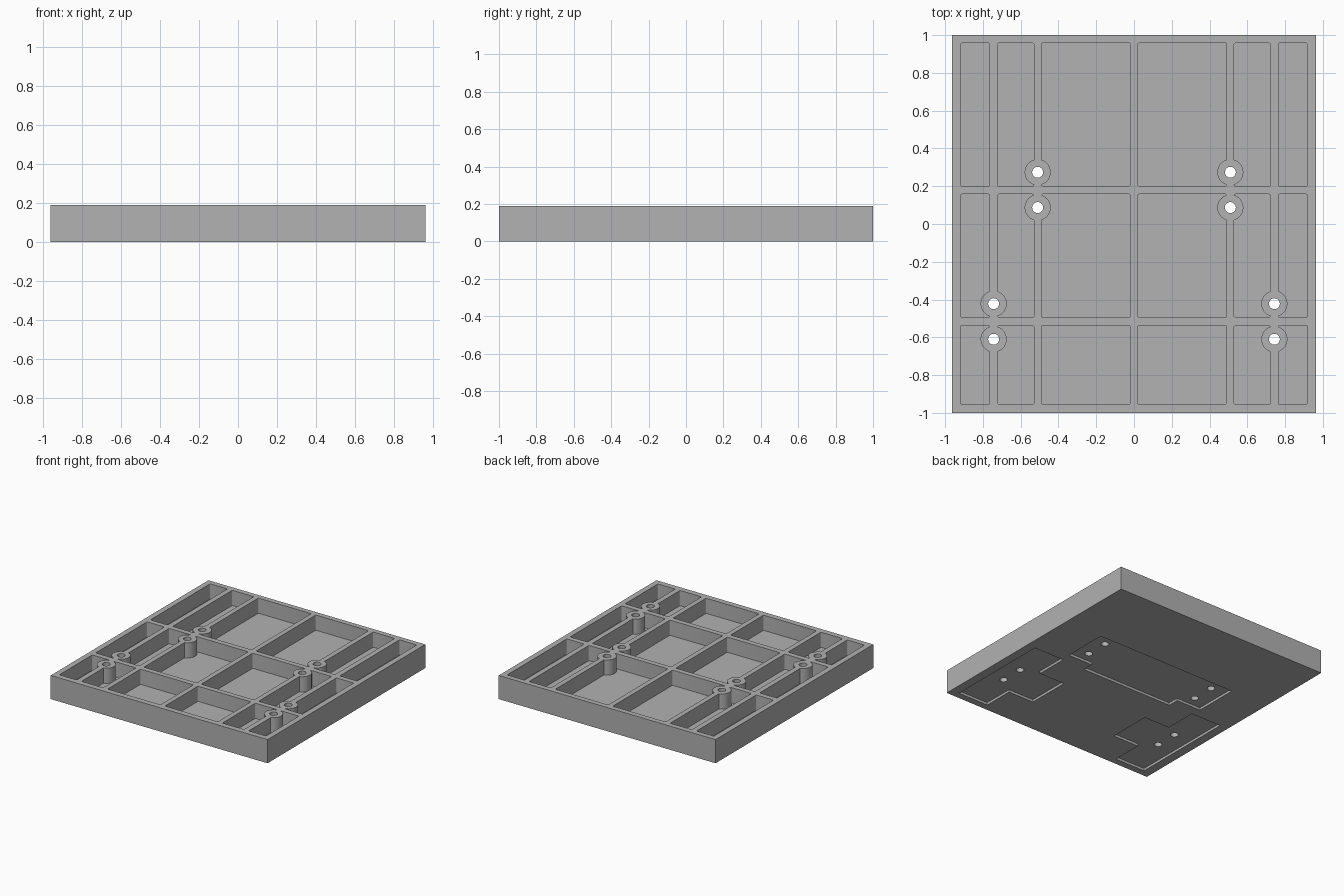
import bpy, bmesh, math

cube = bpy.data.objects.get("Cube")
if cube:
    bpy.data.objects.remove(cube, do_unlink=True)

HEIGHT, FLOOR, RECESS = 0.19, 0.068, 0.02

grey = bpy.data.materials.new("light_grey")
grey.use_nodes = True
grey.diffuse_color = (0.445, 0.445, 0.445, 1)
grey.node_tree.nodes["Principled BSDF"].inputs["Base Color"].default_value = grey.diffuse_color


def prism(bm, outline, z0, z1):
    """Extrude a flat outline between two heights."""
    face = bm.faces.new([bm.verts.new((x, y, z0)) for x, y in outline])
    up = bmesh.ops.extrude_face_region(bm, geom=[face])["geom"]
    verts = [v for v in up if isinstance(v, bmesh.types.BMVert)]
    bmesh.ops.translate(bm, verts=verts, vec=(0, 0, z1 - z0))


def rect(x0, x1, y0, y1):
    return [(x0, y0), (x1, y0), (x1, y1), (x0, y1)]


def rounded(x0, x1, y0, y1, r=0.008, steps=3):
    """Rectangle outline with small rounded corners."""
    pts = []
    for i, (cx, cy) in enumerate(rect(x0 + r, x1 - r, y0 + r, y1 - r)):
        for k in range(steps + 1):
            a = math.pi + (i + k / steps) * math.pi / 2
            pts.append((cx + r * math.cos(a), cy + r * math.sin(a)))
    return pts


def circle(cx, cy, r, n=40):
    return [(cx + r * math.cos(math.tau * k / n), cy + r * math.sin(math.tau * k / n))
            for k in range(n)]


def make(name, outlines, z0, z1):
    bm = bmesh.new()
    for outline in outlines:
        prism(bm, outline, z0, z1)
    bmesh.ops.recalc_face_normals(bm, faces=bm.faces)
    mesh = bpy.data.meshes.new(name)
    bm.to_mesh(mesh)
    bm.free()
    mesh.materials.append(grey)
    obj = bpy.data.objects.new(name, mesh)
    bpy.context.collection.objects.link(obj)
    return obj


def cut(obj, cutter):
    """Subtract a cutter and discard it."""
    mod = obj.modifiers.new("cut", "BOOLEAN")
    mod.operation, mod.solver, mod.object = "DIFFERENCE", "EXACT", cutter
    cutter.hide_render = True
    graph = bpy.context.evaluated_depsgraph_get()
    mesh = bpy.data.meshes.new_from_object(obj.evaluated_get(graph))
    obj.modifiers.clear()
    obj.data = mesh
    bpy.data.objects.remove(cutter, do_unlink=True)


# Grid of open pockets, leaving thin ribs between them
half = [(0.02, 0.49), (0.53, 0.722), (0.764, 0.918)]
columns = half + [(-b, -a) for a, b in half]
rows = [(-0.955, -0.537), (-0.495, 0.158), (0.2, 0.958)]
pockets = make("pocket_cutter", [rounded(*c, *r) for c in columns for r in rows],
               FLOOR, HEIGHT + 0.1)

# Screw posts stand where the pockets are cut back
centres = [(s * x, y) for s in (-1, 1)
           for x, y in [(0.51, 0.274), (0.51, 0.087), (0.743, -0.422), (0.743, -0.61)]]
cut(pockets, make("post_cutter", [circle(x, y, 0.069) for x, y in centres], 0, HEIGHT + 0.2))

# Shallow mounting recesses underneath: one wide T and a mirrored pair
wide = [(0.41, -0.085), (0.41, 0.005), (0.63, 0.005), (0.63, 0.37)]
wide += [(-x, y) for x, y in reversed(wide)]
side = [(0.62, -0.945), (0.89, -0.945), (0.89, -0.075), (0.62, -0.075),
        (0.62, -0.34), (0.39, -0.34), (0.39, -0.695), (0.62, -0.695)]
recesses = make("recess_cutter", [wide, side, [(-x, y) for x, y in side]], -0.1, RECESS)

# Base plate with everything cut out of it
plate = make("ribbed_plate", [rect(-0.963, 0.963, -1, 1)], 0, HEIGHT)
cut(plate, pockets)
cut(plate, recesses)
cut(plate, make("hole_cutter", [circle(x, y, 0.029, 28) for x, y in centres],
                -0.1, HEIGHT + 0.1))

# Smooth the round posts and holes, keep the edges crisp
bpy.ops.object.select_all(action="DESELECT")
plate.select_set(True)
bpy.context.view_layer.objects.active = plate
bpy.ops.object.shade_smooth_by_angle(angle=math.radians(32))
